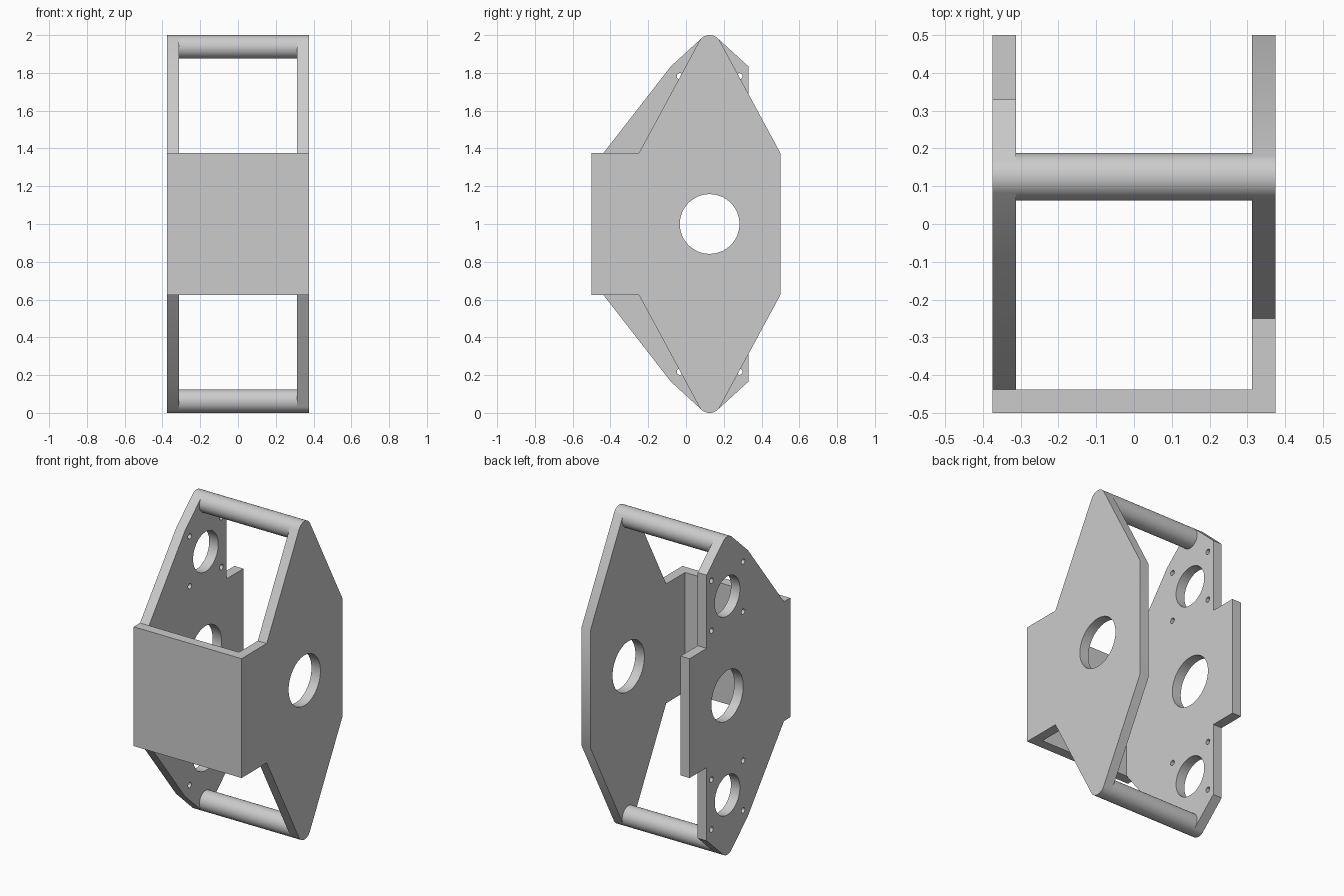
import bpy, bmesh, math
from mathutils import Matrix

cube = bpy.data.objects.get("Cube")
if cube:
    bpy.data.objects.remove(cube, do_unlink=True)

# One plain grey for everything
grey = bpy.data.materials.new("light_grey")
grey.use_nodes = True
grey.diffuse_color = (0.6, 0.6, 0.6, 1)
grey.node_tree.nodes["Principled BSDF"].inputs["Base Color"].default_value = (0.6, 0.6, 0.6, 1)

W = 0.375          # half width
T = 0.0625         # plate thickness and rod radius
AXIS_Y = 0.125     # rods and bores lie in this plane
ROD_Z = 2 - T      # upper rod height
LUG_Z = 1.375      # top of the central band


def finish(name, bm):
    bmesh.ops.remove_doubles(bm, verts=bm.verts, dist=1e-5)
    bmesh.ops.recalc_face_normals(bm, faces=bm.faces)
    mesh = bpy.data.meshes.new(name)
    bm.to_mesh(mesh)
    bm.free()
    mesh.materials.clear()
    mesh.materials.append(grey)
    obj = bpy.data.objects.new(name, mesh)
    bpy.context.collection.objects.link(obj)
    bpy.ops.object.select_all(action='DESELECT')
    obj.select_set(True)
    bpy.context.view_layer.objects.active = obj
    bpy.ops.object.shade_smooth_by_angle(angle=math.radians(30))
    return obj


def arc(y, z, r, a0, a1, n):
    return [(y + r * math.cos(a0 + (a1 - a0) * i / n),
             z + r * math.sin(a0 + (a1 - a0) * i / n)) for i in range(n + 1)]


def circle(y, z, r, n=48):
    return arc(y, z, r, 0, math.tau, n)[:-1]


def outline(back, front):
    """Closed side profile: two shoulders joined by a tangent nose, mirrored below."""
    def tangent(p, side):
        dy, dz = p[0] - AXIS_Y, p[1] - ROD_Z
        return math.atan2(dz, dy) + side * math.acos(T / math.hypot(dy, dz))
    a0 = tangent(back[-1], 1)
    a1 = tangent(front[0], -1) % math.tau
    top = back + arc(AXIS_Y, ROD_Z, T, a0, a1, 20) + front
    return top + [(y, 2 - z) for y, z in reversed(top)]


def plate(name, x, loops):
    """Filled profile with holes, extruded across x."""
    curve = bpy.data.curves.new(name + "_profile", 'CURVE')
    curve.dimensions = '2D'
    curve.fill_mode = 'BOTH'
    curve.extrude = T / 2
    for loop in loops:
        spline = curve.splines.new('POLY')
        spline.points.add(len(loop) - 1)
        for point, (y, z) in zip(spline.points, loop):
            point.co = (y, z, 0, 1)
        spline.use_cyclic_u = True
    helper = bpy.data.objects.new(name + "_profile", curve)
    bpy.context.collection.objects.link(helper)
    graph = bpy.context.evaluated_depsgraph_get()
    mesh = bpy.data.meshes.new_from_object(helper.evaluated_get(graph))
    bm = bmesh.new()
    bm.from_mesh(mesh)
    bpy.data.objects.remove(helper, do_unlink=True)
    bpy.data.meshes.remove(mesh)
    # local x, y, z become world y, z, x
    bm.transform(Matrix(((0, 0, 1, x), (1, 0, 0, 0), (0, 1, 0, 0), (0, 0, 0, 1))))
    return finish(name, bm)


bore = circle(AXIS_Y, 1, 0.158, 64)

# Plain side plate with a single bore
plate("left_side_plate", W - T / 2,
      [outline([(0.5, LUG_Z)], [(-0.25, LUG_Z), (-0.5, LUG_Z)]), bore])

# Mounting side plate: bore, two motor holes and their screw holes
holes = [bore]
for z in (0.375, 1.625):
    holes.append(circle(AXIS_Y, z, 0.125))
    for sy in (-1, 1):
        for sz in (-1, 1):
            holes.append(circle(AXIS_Y + sy * 0.157, z + sz * 0.157, 0.017, 16))
plate("right_side_plate", -W + T / 2,
      [outline([(0.5, LUG_Z), (0.33, LUG_Z), (0.33, 1.835)],
               [(-0.08, 1.835), (-0.5 + T, LUG_Z), (-0.5, LUG_Z)])] + holes)

# Front panel between the side plates
bm = bmesh.new()
bmesh.ops.create_cube(bm, size=1)
bm.transform(Matrix.Translation((0, -0.5 + T / 2, 1)) @ Matrix.Diagonal((2 * (W - T), T, 0.75, 1)))
finish("front_panel", bm)

# Cross rods at top and bottom
for name, z in (("top_rod", ROD_Z), ("bottom_rod", T)):
    bm = bmesh.new()
    bmesh.ops.create_cone(bm, cap_ends=True, segments=48, radius1=T, radius2=T, depth=2 * (W - T))
    bm.transform(Matrix.Translation((0, AXIS_Y, z)) @ Matrix.Rotation(math.pi / 2, 4, 'Y'))
    finish(name, bm)
